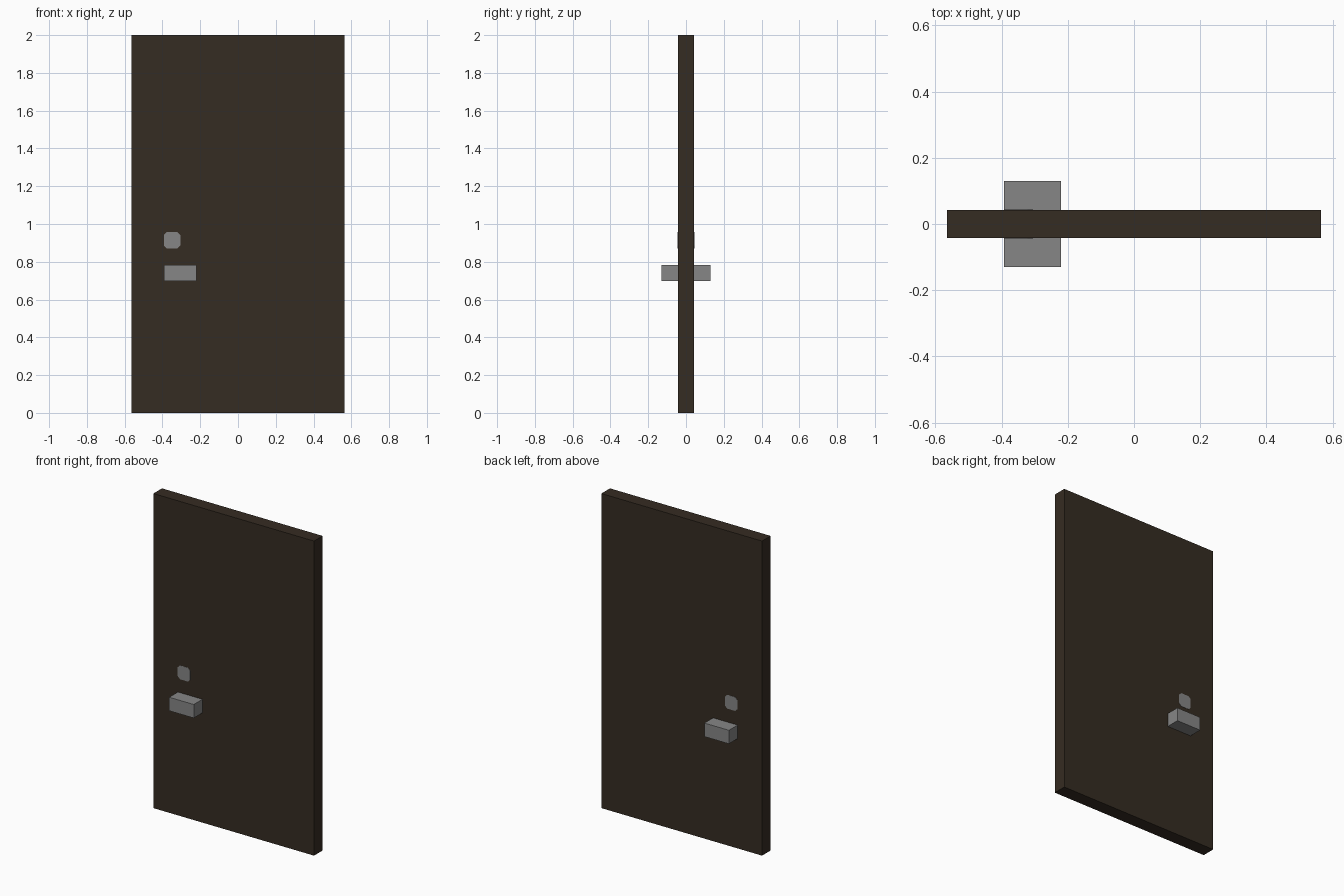
import bpy
import bmesh
from mathutils import Matrix

cube = bpy.data.objects.get("Cube")
if cube:
    bpy.data.objects.remove(cube, do_unlink=True)


def material(name, rgb):
    m = bpy.data.materials.new(name)
    m.use_nodes = True
    m.diffuse_color = (*rgb, 1)
    m.node_tree.nodes["Principled BSDF"].inputs["Base Color"].default_value = (*rgb, 1)
    return m


def box(name, x, y, z, mat, corner=0):
    """Box from (min, max) ranges; corner chamfers the edges running along y."""
    bm = bmesh.new()
    ranges = (x, y, z)
    centre = [(a + b) / 2 for a, b in ranges]
    size = [b - a for a, b in ranges]
    bmesh.ops.create_cube(bm, size=1, matrix=Matrix.Translation(centre) @ Matrix.Diagonal((*size, 1)))
    if corner:
        edges = [e for e in bm.edges if abs(e.verts[0].co.y - e.verts[1].co.y) > 1e-5]
        bmesh.ops.bevel(bm, geom=edges, offset=corner, segments=1, affect='EDGES')
    mesh = bpy.data.meshes.new(name)
    bm.to_mesh(mesh)
    bm.free()
    mesh.materials.append(mat)
    obj = bpy.data.objects.new(name, mesh)
    bpy.context.collection.objects.link(obj)
    return obj


wood = material("dark brown wood", (0.036, 0.025, 0.016))
metal = material("grey metal", (0.238, 0.238, 0.238))

# Door slab
box("door_panel", (-0.565, 0.565), (-0.043, 0.043), (0, 2), wood)

# Handle block and lock plate on each face of the door
for side, s in (("front", -1), ("back", 1)):
    box(side + "_handle", (-0.393, -0.22), sorted((s * 0.043, s * 0.13)), (0.698, 0.784), metal)
    box(side + "_lock", (-0.393, -0.305), sorted((s * 0.040, s * 0.0445)), (0.87, 0.958), metal, 0.016)
